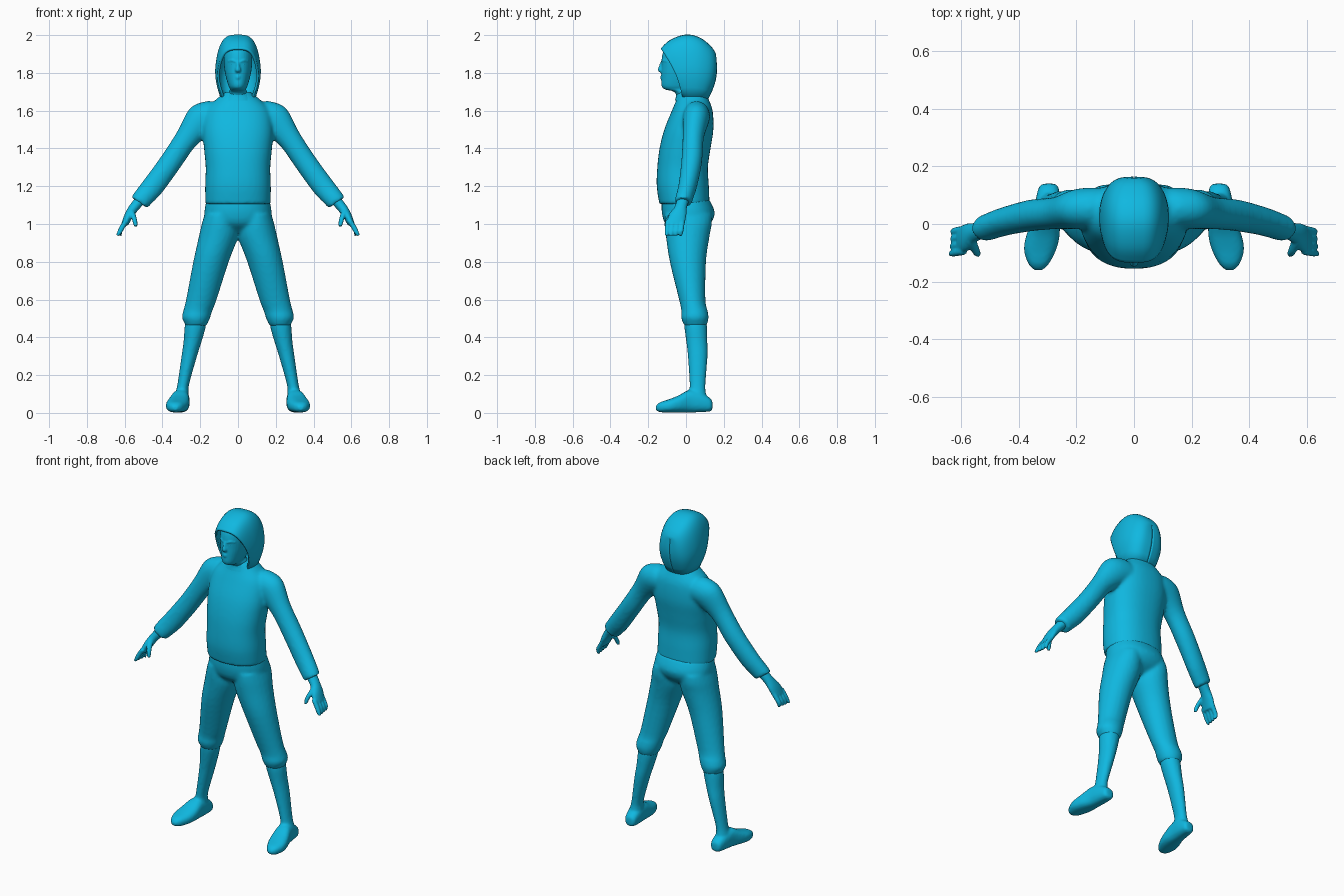
import bpy, bmesh, math
from mathutils import Vector

teal = bpy.data.materials.new("bright_teal")
teal.diffuse_color = (0.005, 0.48, 0.75, 1)


def spline(rows, steps=4):
    """Catmull-Rom interpolation of rows of numbers."""
    rows = [list(r) for r in rows]
    ext = [rows[0]] + rows + [rows[-1]]
    out = []
    for i in range(1, len(ext) - 2):
        for k in range(steps):
            t = k / steps
            out.append([0.5 * (2 * b + (c - a) * t + (2 * a - 5 * b + 4 * c - d) * t * t
                               + (3 * b - a - 3 * c + d) * t ** 3)
                        for a, b, c, d in zip(*ext[i - 1:i + 3])])
    return out + [rows[-1]]


def spow(v, p):
    return math.copysign(abs(v) ** p, v)


def tube(bm, rows, n=24, p=1.0, along_y=False, mirror=False):
    """Closed loft; row = x, y, z, half width, half depth, tilt in the xz plane."""
    rows = spline([tuple(r) + (0,) * (6 - len(r)) for r in rows])
    for sx in ((1, -1) if mirror else (1,)):
        rings = []
        for x, y, z, a, b, t in rows:
            u = Vector((math.cos(t), 0, math.sin(t)))
            v = Vector((0, 0, 1)) if along_y else Vector((0, 1, 0))
            ring = []
            for k in range(n):
                ang = 2 * math.pi * k / n
                c = Vector((x, y, z)) + u * a * spow(math.cos(ang), p) + v * b * spow(math.sin(ang), p)
                ring.append(bm.verts.new((c.x * sx, c.y, c.z)))
            rings.append(ring)
        for r, s in zip(rings, rings[1:]):
            for k in range(n):
                j = (k + 1) % n
                bm.faces.new((r[k], r[j], s[j], s[k]))
        bm.faces.new(rings[0])
        bm.faces.new(rings[-1])


def finish(bm, name, voxel=0, smooth=4):
    bmesh.ops.recalc_face_normals(bm, faces=bm.faces)
    me = bpy.data.meshes.new(name)
    bm.to_mesh(me)
    bm.free()
    me.materials.append(teal)
    ob = bpy.data.objects.new(name, me)
    bpy.context.collection.objects.link(ob)
    bpy.ops.object.select_all(action='DESELECT')
    ob.select_set(True)
    bpy.context.view_layer.objects.active = ob
    bpy.ops.object.shade_smooth_by_angle(angle=math.radians(50))
    if voxel:  # fuse overlapping lofts into one skin
        m = ob.modifiers.new("fuse", 'REMESH')
        m.mode, m.voxel_size, m.use_smooth_shade = 'VOXEL', voxel, True
        s = ob.modifiers.new("soften", 'SMOOTH')
        s.factor, s.iterations = 0.5, smooth
    return ob


# Shirt: torso and sleeves
bm = bmesh.new()
tube(bm, [(0, -.008, 1.105, .173, .133), (0, -.017, 1.2, .174, .138), (0, -.018, 1.3, .171, .134),
          (0, -.005, 1.4, .18, .135), (0, .015, 1.5, .187, .13), (0, .033, 1.6, .17, .108),
          (0, .035, 1.66, .115, .085), (0, .03, 1.7, .066, .073)], n=40, p=.88)
tube(bm, [(.10, .055, 1.57, .085, .07, 1.2), (.135, .055, 1.57, .09, .072, 1.05),
          (.192, .052, 1.548, .09, .07, .75), (.27, .038, 1.455, .063, .056, .67),
          (.355, .03, 1.33, .059, .055, .67), (.445, .01, 1.206, .059, .05, .67),
          (.505, -.01, 1.135, .054, .047, .62), (.522, -.015, 1.113, .051, .045, .6)], mirror=True)
finish(bm, "shirt", .01, 5)

# Trousers: hips and knee-length legs
bm = bmesh.new()
tube(bm, [(0, .01, .955, .07, .06), (0, .01, 1.0, .165, .118), (0, .012, 1.06, .178, .14),
          (0, -.002, 1.13, .166, .126)], n=40, p=.92)
tube(bm, [(.092, .012, 1.05, .085, .125), (.096, .012, 1.0, .096, .125), (.104, .009, .93, .104, .115),
          (.143, .01, .8, .094, .096), (.194, .033, .6, .081, .07), (.213, .045, .54, .077, .07),
          (.222, .047, .505, .075, .073), (.222, .049, .475, .062, .065), (.224, .05, .46, .055, .058)],
     mirror=True)
finish(bm, "trousers", .01, 4)

# Lower legs and shoes
bm = bmesh.new()
tube(bm, [(.217, .05, .52, .05, .055), (.226, .051, .46, .056, .06), (.24, .057, .38, .048, .056),
          (.258, .062, .3, .041, .052), (.29, .061, .15, .031, .042), (.297, .06, .1, .036, .046),
          (.299, .06, .05, .04, .05)], mirror=True)
tube(bm, [(.295, .14, .04, .018, .02), (.296, .128, .043, .034, .035), (.299, .08, .056, .043, .052),
          (.305, .02, .062, .048, .06), (.316, -.04, .047, .058, .045), (.326, -.09, .037, .056, .035),
          (.331, -.138, .03, .036, .026), (.332, -.16, .026, .014, .012)],
     p=.8, along_y=True, mirror=True)
finish(bm, "lower_legs_and_shoes", .008, 3)

# Hands: palm, four curved fingers and a thumb
bm = bmesh.new()
tube(bm, [(.505, -.012, 1.14, .03, .034, .6), (.55, -.028, 1.088, .026, .033, .6),
          (.578, -.045, 1.045, .023, .047, .5), (.6, -.056, .998, .018, .049, .4)], mirror=True)
for i in range(4):
    y = -.094 + .025 * i
    tip = .638 - .005 * i
    tube(bm, [(.59, y, 1.02, .014, .014, .4), (.612, y - .004, .985, .014, .0135, .4),
              (.625, y - .007, .96, .013, .0125, .3), (tip, y - .01, .937, .008, .009, .2)],
         n=12, mirror=True)
tube(bm, [(.563, -.055, 1.075, .017, .018, .3), (.552, -.085, 1.04, .015, .016, .2),
          (.545, -.1, 1.01, .013, .013), (.541, -.106, .985, .008, .009)], n=12, mirror=True)
finish(bm, "hands", .006, 2)

# Head with brow, nose, lips and chin
bm = bmesh.new()
tube(bm, [(0, .015, 1.62, .05, .05), (0, .0, 1.695, .05, .058), (0, -.03, 1.712, .042, .08),
          (0, -.035, 1.73, .05, .094), (0, -.028, 1.77, .062, .103), (0, -.02, 1.82, .072, .11),
          (0, -.018, 1.88, .075, .11), (0, -.01, 1.93, .066, .1), (0, 0, 1.96, .03, .05)], n=32, p=.92)
tube(bm, [(0, -.122, 1.868, .008, .008), (0, -.13, 1.84, .009, .012), (0, -.135, 1.815, .015, .014),
          (0, -.131, 1.803, .011, .008)], n=12)
for z in (1.772, 1.781):
    tube(bm, [(-.026, -.113, z, .002, .004, 1.57), (0, -.131, z, .005, .006, 1.57),
              (.026, -.113, z, .002, .004, 1.57)], n=10)
tube(bm, [(.012, -.126, 1.858, .005, .006, 1.57), (.032, -.12, 1.866, .006, .007, 1.57),
          (.055, -.098, 1.862, .004, .006, 1.57)], n=10, mirror=True)
finish(bm, "head", .005, 1)

# Eyes: thin almond lids
bm = bmesh.new()
tube(bm, [(.017, -.122, 1.842, .001, .003, 1.57), (.032, -.116, 1.845, .006, .006, 1.57),
          (.048, -.104, 1.846, .001, .003, 1.57)], n=10, mirror=True)
finish(bm, "eyes")

# Hood: arches swept from the face opening to the back
bm = bmesh.new()
stations = spline([  # top y, top z, bottom y, bottom z, half width, rearward bow
    (-.13, 1.925, -.015, 1.665, .108, .018), (-.08, 1.97, .005, 1.655, .116, .014),
    (0, 1.997, .03, 1.65, .12, .005), (.07, 1.982, .06, 1.65, .115, .008),
    (.125, 1.94, .085, 1.65, .095, .016), (.15, 1.905, .1, 1.65, .06, .022),
    (.153, 1.89, .106, 1.65, .002, .024)])
N = 28
grid = []
for yt, zt, yb, zb, w, bow in stations:
    row = []
    for k in range(N + 1):
        a = math.pi * k / N
        s = abs(math.sin(a)) ** .7 if 0 < k < N else 0
        x = w * spow(math.cos(a), .6) * (.68 + .32 * math.sin(math.pi / 2 * min(1, s * 1.9)))
        row.append(bm.verts.new((x, yb + (yt - yb) * s + bow * math.sin(math.pi * s), zb + (zt - zb) * s)))
    grid.append(row)
for r, q in zip(grid, grid[1:]):
    for k in range(N):
        bm.faces.new((r[k], r[k + 1], q[k + 1], q[k]))
bmesh.ops.remove_doubles(bm, verts=bm.verts, dist=.0008)
hood = finish(bm, "hood")
shell = hood.modifiers.new("cloth", 'SOLIDIFY')
shell.thickness, shell.offset = .012, 0

# Collar fold where hood meets shirt
bm = bmesh.new()
tube(bm, [(0, .03, 1.655, .1, .088), (0, .03, 1.675, .085, .083), (0, .028, 1.692, .068, .078),
          (0, .028, 1.70, .05, .06)], n=32)
finish(bm, "collar")
